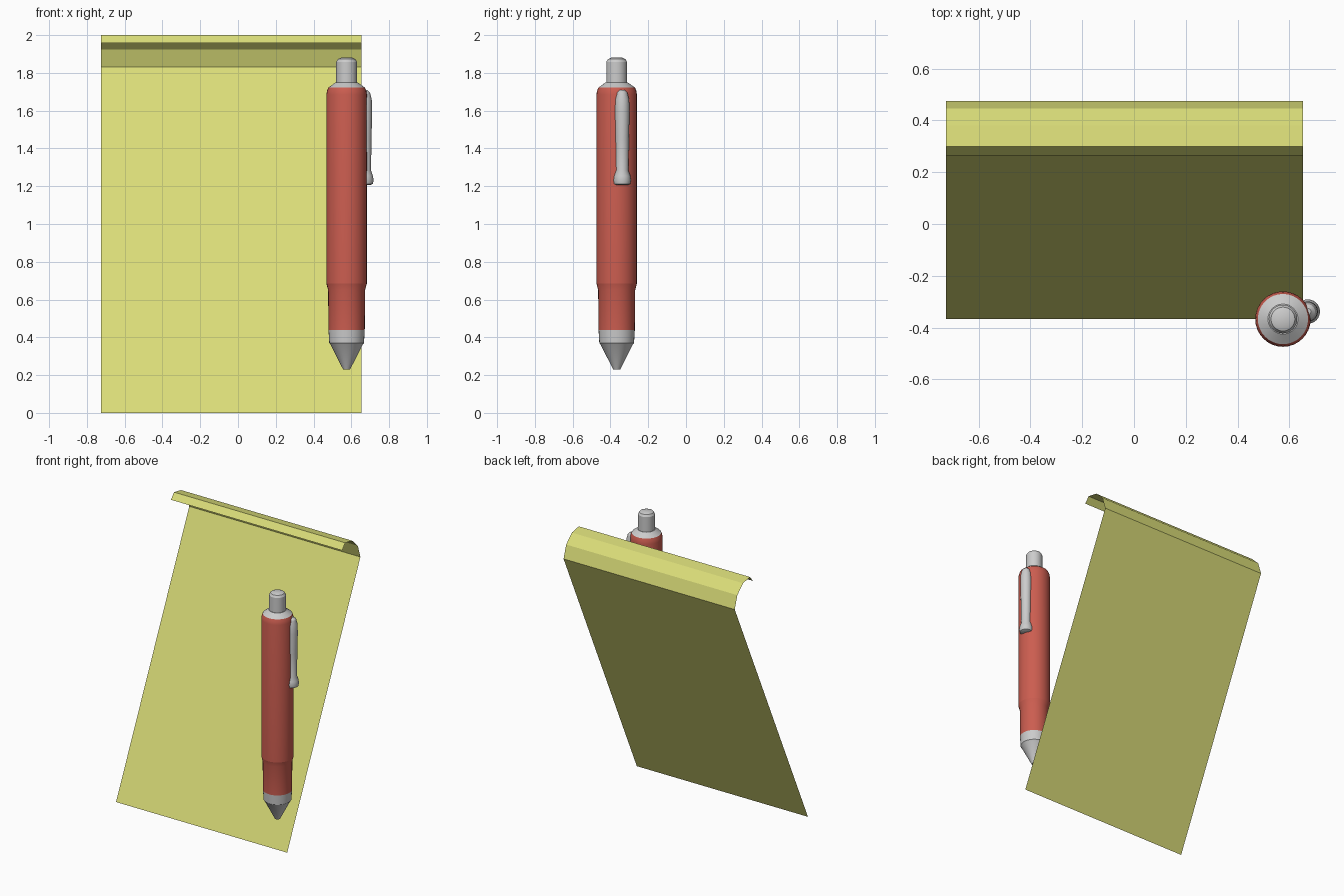
import bpy, bmesh, math

if "Cube" in bpy.data.objects:
    bpy.data.objects.remove(bpy.data.objects["Cube"])


def material(name, rgb):
    m = bpy.data.materials.new(name)
    m.diffuse_color = (*rgb, 1)
    m.use_nodes = True
    m.node_tree.nodes["Principled BSDF"].inputs["Base Color"].default_value = m.diffuse_color
    return m


def finish(name, bm, mat=None, smooth=False):
    me = bpy.data.meshes.new(name)
    bm.to_mesh(me)
    bm.free()
    ob = bpy.data.objects.new(name, me)
    bpy.context.collection.objects.link(ob)
    if mat:
        me.materials.append(mat)
    if smooth:
        bpy.ops.object.select_all(action='DESELECT')
        bpy.context.view_layer.objects.active = ob
        ob.select_set(True)
        bpy.ops.object.shade_smooth_by_angle(angle=math.radians(30))
    return ob


def lathe(name, profile, centre, mat=None, sides=32):
    """Revolve (radius, z) pairs, listed bottom to top, about a vertical axis."""
    bm = bmesh.new()
    rings = []
    for r, z in profile:
        rings.append([bm.verts.new((centre[0] + r * math.cos(2 * math.pi * i / sides),
                                    centre[1] + r * math.sin(2 * math.pi * i / sides), z))
                      for i in range(sides)])
    for lo, hi in zip(rings, rings[1:]):
        for i in range(sides):
            j = (i + 1) % sides
            bm.faces.new((lo[i], lo[j], hi[j], hi[i]))
    bm.faces.new(rings[0][::-1])
    bm.faces.new(rings[-1])
    return finish(name, bm, mat, smooth=True)


yellow = material("paper_yellow", (0.70, 0.72, 0.19))
red = material("pen_red", (0.60, 0.11, 0.08))

# leaning sheet of paper with its top edge curled forward
profile = [(-0.367, 0), (0.475, 1.83), (0.445, 1.923), (0.38, 1.985), (0.30, 2.0), (0.265, 1.958)]
bm = bmesh.new()
rows = [[bm.verts.new((x, y, z)) for x in (-0.725, 0.653)] for y, z in profile]
for a, b in zip(rows, rows[1:]):
    bm.faces.new((a[0], a[1], b[1], b[0]))
finish("paper_sheet", bm, yellow)

# pen, stacked from tip to button
PEN = (0.575, -0.367)
lathe("pen_tip", [(0.018, 0.229), (0.086, 0.363), (0.092, 0.37), (0.096, 0.44)], PEN)
lathe("pen_grip", [(0.096, 0.44), (0.098, 0.65), (0.107, 0.685)], PEN, red)
lathe("pen_barrel", [(0.107, 0.685), (0.107, 1.685), (0.104, 1.705), (0.097, 1.722)], PEN, red)
lathe("pen_collar", [(0.097, 1.722), (0.058, 1.75)], PEN)
lathe("pen_button", [(0.055, 1.745), (0.055, 1.858), (0.046, 1.873), (0.028, 1.881)], PEN)

# pocket clip with bulb end, half sunk into the barrel
lathe("pen_clip", [(0.03, 1.206), (0.043, 1.212), (0.047, 1.232), (0.043, 1.255), (0.033, 1.285),
                   (0.036, 1.45), (0.039, 1.60), (0.037, 1.66), (0.028, 1.695), (0.012, 1.71)],
      (0.671, -0.338), sides=24)
